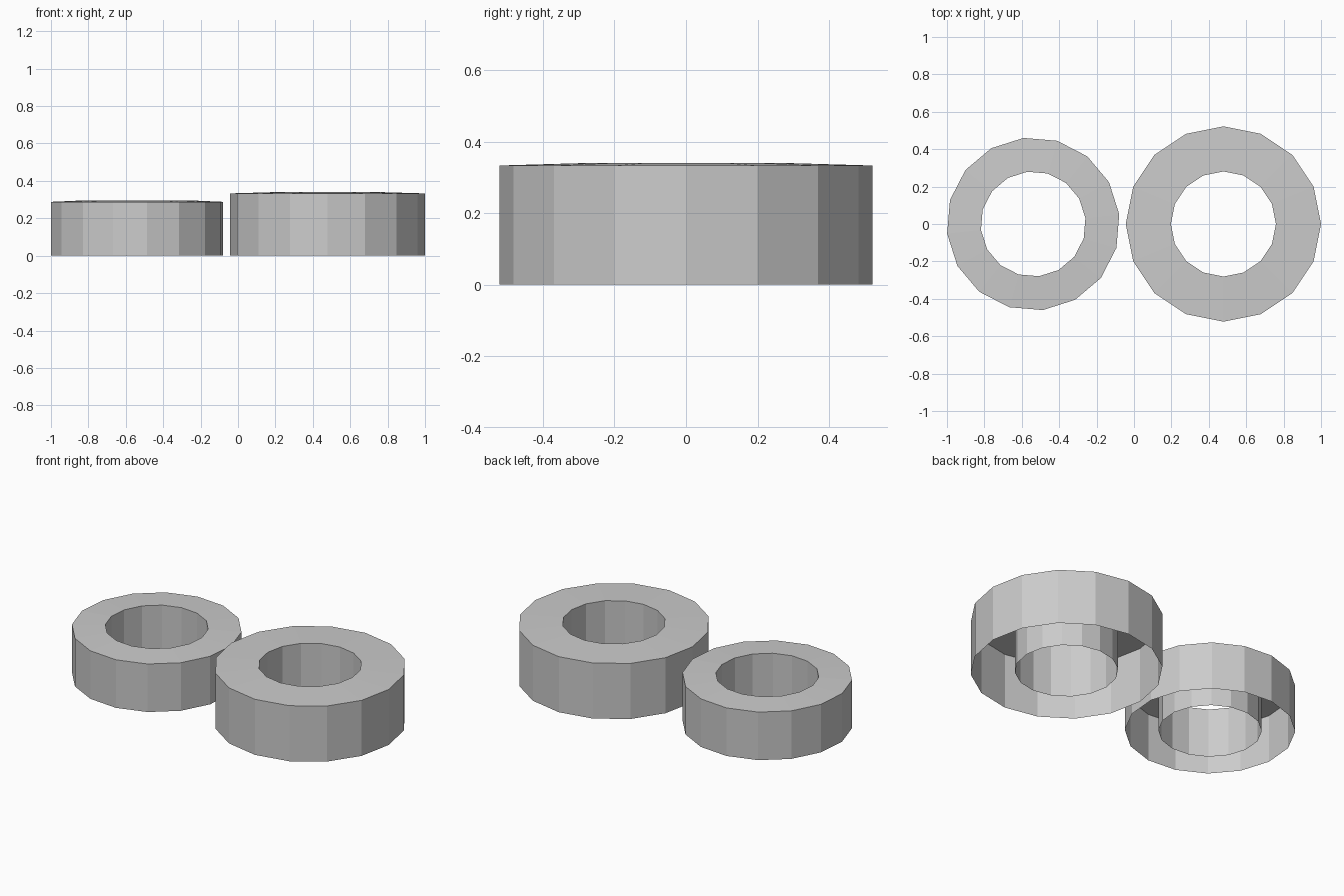
import bpy
import bmesh
from math import cos, sin, tau, radians

cube = bpy.data.objects.get("Cube")
if cube:
    bpy.data.objects.remove(cube, do_unlink=True)

SIDES = 16

grey = bpy.data.materials.new("plain grey")
grey.use_nodes = True
colour = (0.6, 0.6, 0.6, 1)
grey.diffuse_color = colour
grey.node_tree.nodes["Principled BSDF"].inputs["Base Color"].default_value = colour


def hollow_ring(name, x, outer, inner, rim, crown, turn):
    """Ring shell, open underneath: outer wall, sloped top, inner wall."""
    bm = bmesh.new()
    profile = [(outer, 0), (outer, rim), (inner, crown), (inner, 0)]
    loops = []
    for radius, z in profile:
        angles = [turn + tau * i / SIDES for i in range(SIDES)]
        loops.append([bm.verts.new((radius * cos(a), radius * sin(a), z)) for a in angles])
    for low, high in zip(loops, loops[1:]):
        for i in range(SIDES):
            j = (i + 1) % SIDES
            bm.faces.new((low[i], low[j], high[j], high[i]))
    mesh = bpy.data.meshes.new(name)
    bm.to_mesh(mesh)
    bm.free()
    mesh.materials.append(grey)
    ring = bpy.data.objects.new(name, mesh)
    ring.location.x = x
    bpy.context.collection.objects.link(ring)


# Large ring on the left, small ring on the right
hollow_ring("large_ring", 0.478, 0.522, 0.281, 0.333, 0.34, 0)
hollow_ring("small_ring", -0.539, 0.463, 0.281, 0.288, 0.296, radians(6.4))
